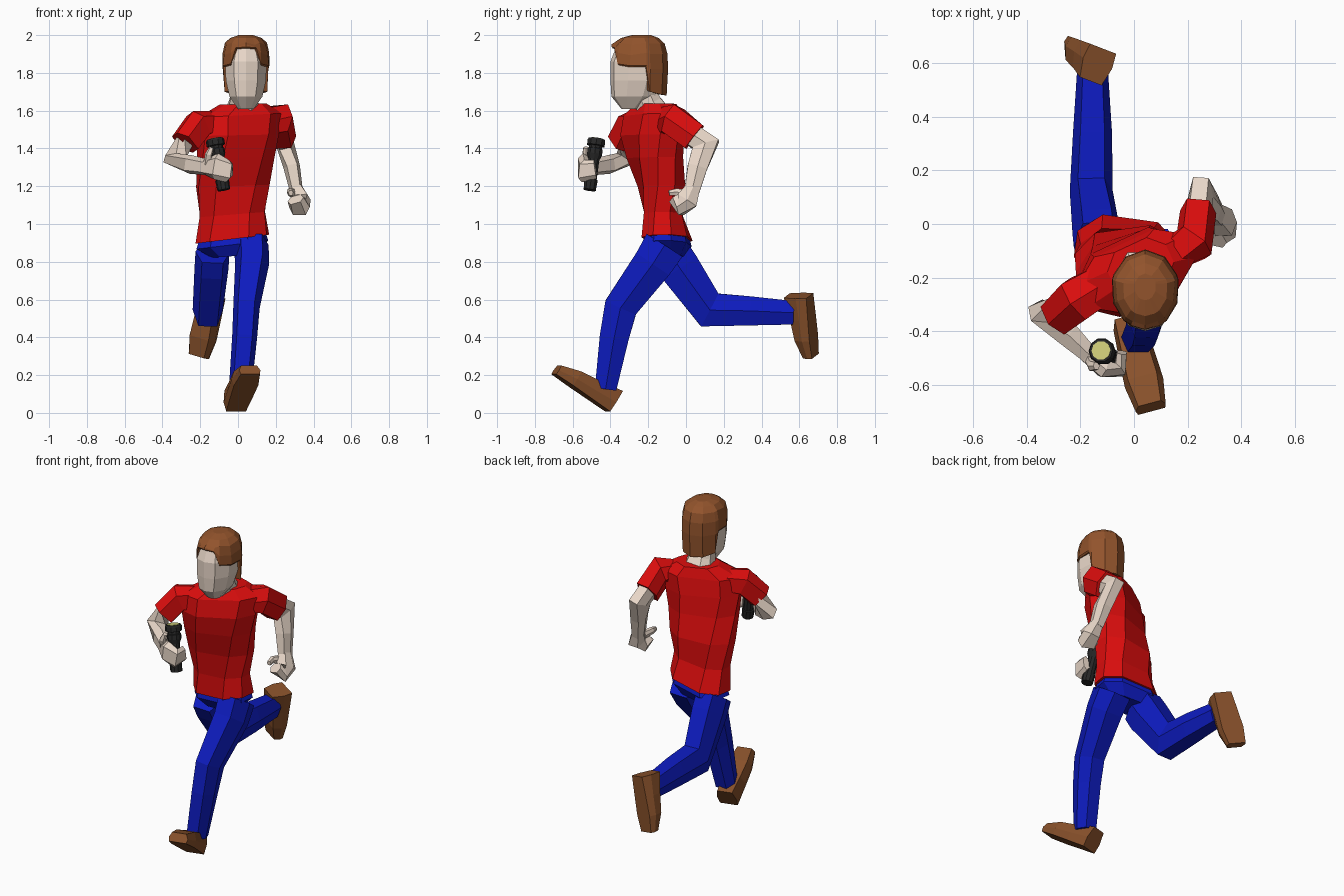
import bpy, bmesh
from math import sin, cos, pi, radians
from mathutils import Vector as V

if "Cube" in bpy.data.objects:
    bpy.data.objects.remove(bpy.data.objects["Cube"])

COLORS = {"skin": (.81, .68, .58), "red": (.72, .004, .004), "blue": (.004, .011, .52),
          "brown": (.25, .083, .024), "hair": (.29, .088, .025), "black": (.02, .02, .02),
          "lens": (.62, .61, .19)}
MATS = {}
for key, rgb in COLORS.items():
    MATS[key] = bpy.data.materials.new(key)
    MATS[key].diffuse_color = (*rgb, 1)

# unit cross-sections
HEX = [(1, 0), (.62, 1), (-.62, 1), (-1, 0), (-.62, -1), (.62, -1)]
OCT = [(1, .4), (.55, 1), (-.55, 1), (-1, .4), (-1, -.4), (-.55, -1), (.55, -1), (1, -.4)]
ROUND = [(cos(k * pi / 5), sin(k * pi / 5)) for k in range(10)]


def loft(name, rings, color, cap_start=True, cap_end=True):
    """Skin a list of equal-length point rings into one flat-shaded object."""
    bm = bmesh.new()
    loops = [[bm.verts.new(p) for p in ring] for ring in rings]
    n = len(loops[0])
    for a, b in zip(loops, loops[1:]):
        for i in range(n):
            j = (i + 1) % n
            bm.faces.new((a[i], a[j], b[j], b[i]))
    if cap_start:
        bm.faces.new(loops[0][::-1])
    if cap_end:
        bm.faces.new(loops[-1])
    bmesh.ops.recalc_face_normals(bm, faces=bm.faces)
    me = bpy.data.meshes.new(name)
    bm.to_mesh(me)
    bm.free()
    me.materials.append(MATS[color])
    ob = bpy.data.objects.new(name, me)
    bpy.context.collection.objects.link(ob)
    return ob


def limb(name, stations, color, hint=(1, 0, 0), shape=HEX):
    """Stations are (x, y, z, half side, half depth); sections follow the path."""
    pts = [V(s[:3]) for s in stations]
    rings = []
    for i, s in enumerate(stations):
        t = V((0, 0, 0))
        if i:
            t += (pts[i] - pts[i - 1]).normalized()
        if i < len(pts) - 1:
            t += (pts[i + 1] - pts[i]).normalized()
        t.normalize()
        h = V(hint)
        side = (h - t * h.dot(t)).normalized()
        up = t.cross(side)
        rings.append([pts[i] + side * a * s[3] + up * b * s[4] for a, b in shape])
    return loft(name, rings, color)


def level_ring(cx, cy, z, hw, hd, yaw=0, slope=0, shape=OCT):
    """Near-horizontal section turned by yaw, rising along x by slope."""
    c, s = cos(radians(yaw)), sin(radians(yaw))
    out = []
    for a, b in shape:
        x, y = a * hw, b * hd
        dx = x * c - y * s
        out.append(V((cx + dx, cy + x * s + y * c, z + slope * dx)))
    return out


def shoe(name, heel, toe, up_hint):
    """Shoe swept from heel to toe along the sole."""
    heel, d = V(heel), V(toe) - V(heel)
    length = d.length
    d.normalize()
    h = V(up_hint)
    up = (h - d * h.dot(d)).normalized()
    side = d.cross(up)
    rings = []
    for t, hw, top in ((0, .06, .13), (.36, .068, .105), (.7, .074, .088), (1, .058, .055)):
        prof = [(-.9, 0), (.9, 0), (1, top * .45), (.75, top), (-.75, top), (-1, top * .45)]
        rings.append([heel + d * t * length + side * a * hw + up * b for a, b in prof])
    return loft(name, rings, "brown")


# shirt body, twisting from hips to shoulders
loft("shirt", [level_ring(*r) for r in (
    (-.03, -.10, .92, .19, .122, -8, .12), (-.03, -.12, 1.05, .172, .10, -2, .08),
    (-.027, -.13, 1.20, .19, .112, 8, .04), (-.012, -.165, 1.35, .20, .122, 18, .02),
    (0, -.18, 1.47, .215, .13, 25, .02), (.012, -.175, 1.575, .225, .115, 25, .05),
    (.025, -.16, 1.635, .12, .09, 25, .03))], "red")
# sleeves
limb("left_sleeve", [(.12, -.12, 1.545, .065, .07), (.225, -.07, 1.55, .08, .078),
                     (.24, .045, 1.46, .068, .076)], "red")
limb("right_sleeve", [(-.10, -.215, 1.535, .065, .07), (-.21, -.28, 1.525, .08, .08),
                      (-.28, -.34, 1.43, .075, .068)], "red", (0, 0, 1))

# bare arms
limb("left_arm", [(.235, .01, 1.49, .05, .055), (.25, .105, 1.42, .048, .072),
                  (.285, .06, 1.30, .044, .052), (.31, .03, 1.17, .034, .04)], "skin")
limb("right_arm", [(-.26, -.32, 1.46, .055, .055), (-.335, -.325, 1.345, .052, .056),
                   (-.25, -.41, 1.315, .05, .045), (-.16, -.495, 1.30, .042, .032)],
     "skin", (0, 0, 1))
# left fist with thumb
limb("left_hand", [(.308, .035, 1.19, .034, .038), (.335, .005, 1.125, .05, .058),
                   (.325, -.025, 1.09, .06, .042), (.305, -.06, 1.13, .045, .03)], "skin")
limb("left_thumb", [(.295, 0, 1.16, .02, .022), (.275, -.05, 1.17, .017, .018),
                    (.28, -.09, 1.165, .013, .013)], "skin")
# right hand curled round the torch
limb("right_hand", [(-.175, -.485, 1.30, .042, .032), (-.115, -.54, 1.305, .07, .032),
                    (-.055, -.545, 1.28, .06, .028), (-.045, -.48, 1.29, .05, .018)],
     "skin", (0, 0, 1))
limb("right_thumb", [(-.16, -.51, 1.32, .024, .022), (-.155, -.53, 1.37, .019, .019),
                     (-.14, -.53, 1.405, .013, .013)], "skin")

# torch: turned body and pale lens
LOW, HIGH = V((-.075, -.51, 1.18)), V((-.123, -.473, 1.45))


def torch_station(t, r):
    return (*LOW.lerp(HIGH, t), r, r)


limb("torch_body", [torch_station(*s) for s in (
    (0, .034), (.2, .037), (.21, .031), (.6, .031), (.7, .042), (.8, .042),
    (.81, .037), (.86, .037), (.87, .049), (.97, .049), (1, .044))], "black", shape=ROUND)
limb("torch_lens", [torch_station(.98, .036), torch_station(1.008, .036)], "lens", shape=ROUND)

# trousers: seat and two legs
loft("trouser_seat", [level_ring(*r) for r in (
    (-.03, -.10, .94, .17, .105, -8, .12), (-.03, -.10, .89, .185, .117, -8, .12),
    (-.025, -.10, .83, .11, .08, -8, .08))], "blue")
limb("left_leg", [(.07, -.115, .885, .092, .112), (.075, -.175, .79, .09, .105),
                  (.045, -.345, .56, .07, .088), (.035, -.38, .40, .066, .077),
                  (.012, -.425, .13, .06, .057)], "blue")
limb("right_leg", [(-.135, -.085, .85, .09, .105), (-.14, -.035, .77, .09, .108),
                   (-.16, .125, .545, .08, .098), (-.155, .34, .54, .073, .077),
                   (-.155, .57, .53, .058, .062)], "blue")

# shoes
shoe("left_shoe", (-.01, -.415, .008), (.066, -.70, .205), (0, 0, 1))
shoe("right_shoe", (-.115, .655, .62), (-.20, .685, .30), (-.36, -.93, 0))

# neck and head, ridged at the nose
limb("neck", [(.025, -.17, 1.58, .095, .085), (.03, -.20, 1.64, .076, .07),
              (.04, -.245, 1.74, .065, .068)], "skin", shape=OCT)
FACE = [(0, -1), (.55, -.86), (.95, -.3), (.9, .45), (.5, 1), (-.5, 1), (-.9, .45),
        (-.95, -.3), (-.55, -.86)]
loft("head", [level_ring(.042, *r, shape=FACE) for r in (
    (-.295, 1.61, .045, .047), (-.28, 1.675, .092, .115), (-.267, 1.76, .112, .133),
    (-.26, 1.86, .115, .14), (-.255, 1.95, .085, .11))], "skin")

# hair cap: (angle from the brow, hairline height), stepped at temple and ear
HALF = [(0, 1.93), (25, 1.925), (39, 1.84), (70, 1.83), (104, 1.83), (112, 1.70),
        (145, 1.685), (180, 1.68)]
HAIRLINE = HALF + [(360 - a, z) for a, z in HALF[-2:0:-1]]
LEVELS = (1.82, 1.90, 1.955, 1.985)
SCALES = (1, .98, .88, .66)
rings = []
for s in (.72, .95):
    rings.append([V((.042 + .128 * s * sin(radians(a)), -.245 - .15 * s * cos(radians(a)),
                     z + (.005 if s < .9 else 0))) for a, z in HAIRLINE])
for n, (level, s) in enumerate(zip(LEVELS, SCALES)):
    ring = []
    for k, (a, z) in enumerate(HAIRLINE):
        c = cos(radians(a))
        tuft = .012 * (-1) ** k if n in (1, 2) and c > -.3 else 0
        ring.append(V((.042 + .128 * (s + tuft) * sin(radians(a)),
                       -.245 - .15 * (s + tuft) * c,
                       max(level, z + .008 * (n + 1)) + tuft * .5)))
    rings.append(ring)
rings.append([V((.042 + .04 * sin(radians(a)), -.235 - .05 * cos(radians(a)), 2.0))
              for a, z in HAIRLINE])
loft("hair", rings, "hair", cap_start=False)

for m in bpy.data.materials:
    if m.users and not m.is_grease_pencil:
        m.use_nodes = True
        m.node_tree.nodes["Principled BSDF"].inputs["Base Color"].default_value = m.diffuse_color
